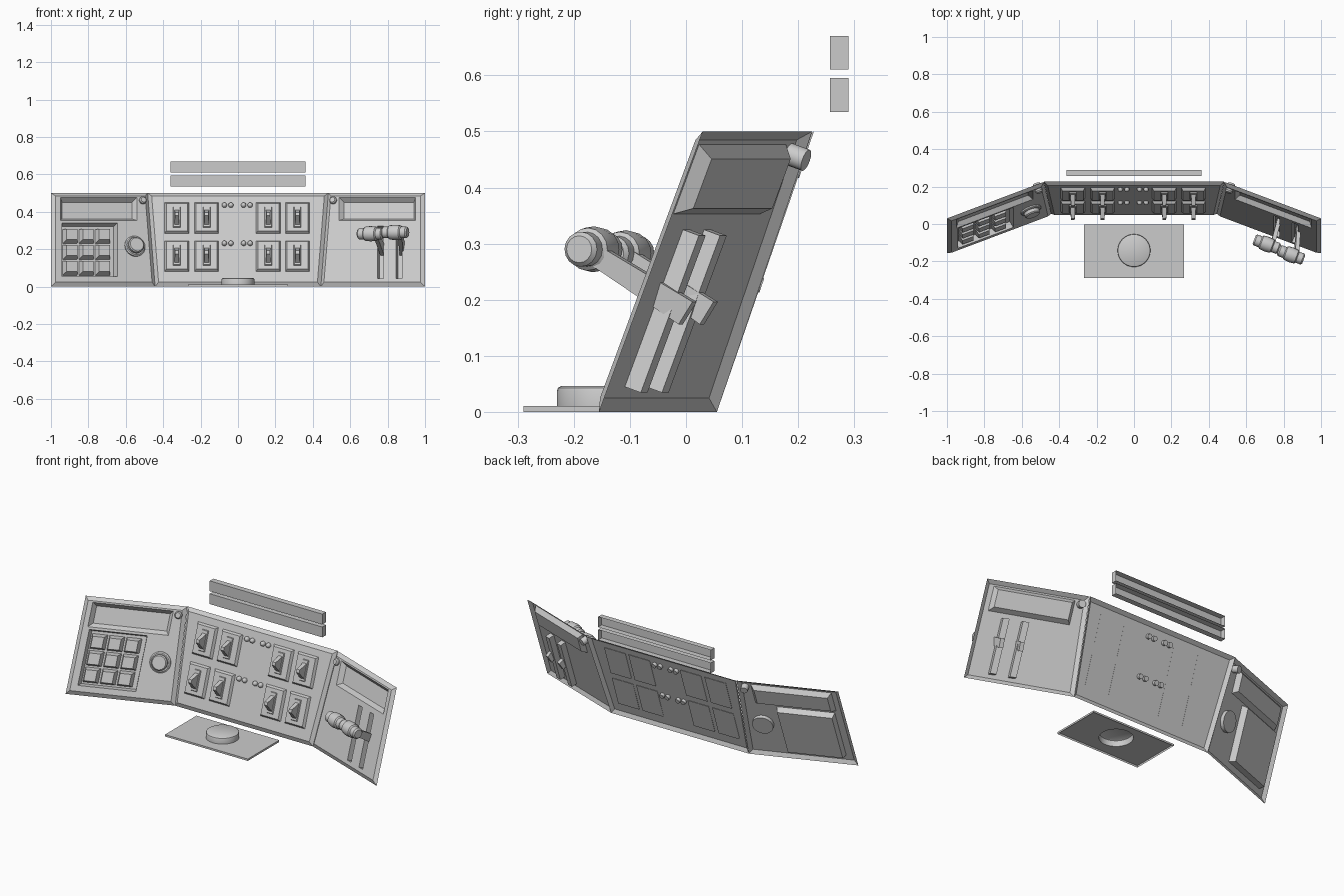
import bpy, bmesh
from math import sin, cos, tau
from mathutils import Vector

if "Cube" in bpy.data.objects:
    bpy.data.objects.remove(bpy.data.objects["Cube"])


def finish(name, bm, smooth=False, front=False):
    bmesh.ops.remove_doubles(bm, verts=bm.verts, dist=1e-5)
    bmesh.ops.recalc_face_normals(bm, faces=bm.faces)
    if front and sum(f.normal.y * f.calc_area() for f in bm.faces) > 0:
        bmesh.ops.reverse_faces(bm, faces=bm.faces)
    me = bpy.data.meshes.new(name)
    bm.to_mesh(me)
    bm.free()
    ob = bpy.data.objects.new(name, me)
    bpy.context.collection.objects.link(ob)
    if smooth:
        bpy.context.view_layer.objects.active = ob
        ob.select_set(True)
        bpy.ops.object.shade_smooth_by_angle(angle=0.6)
        ob.select_set(False)
    return ob


# Panel frames: front-view x, z and distance d out of the panel -> world
def side(s):
    return lambda x, z, d=0: Vector((s * (x - .333 * d), -.155 + .37 * z + .377 * (1 - x) - .884 * d, z + .327 * d))


def center(x, z, d=0):
    return Vector((x, .055 + .346 * z - .945 * d, z + .327 * d))


def upright(x, z, d=0):
    return Vector((x, -d, z))


def quad(bm, pts):
    bm.faces.new([bm.verts.new(p) for p in pts])


def rect(M, x0, x1, z0, z1, d):
    return [M(x0, z0, d), M(x1, z0, d), M(x1, z1, d), M(x0, z1, d)]


def loft(bm, rings, caps):
    vs = [[bm.verts.new(p) for p in r] for r in rings]
    n = len(vs[0])
    for a, b in zip(vs, vs[1:]):
        for i in range(n):
            bm.faces.new((a[i], a[(i + 1) % n], b[(i + 1) % n], b[i]))
    if caps[0]:
        bm.faces.new(vs[0])
    if caps[1]:
        bm.faces.new(vs[-1])


def block(name, M, x0, x1, z0, z1, d0, d1, ix=0, iz=None, back=True):
    iz = ix if iz is None else iz
    bm = bmesh.new()
    loft(bm, [rect(M, x0, x1, z0, z1, d0),
              rect(M, x0 + ix, x1 - ix, z0 + iz, z1 - iz, d1)], (back, True))
    finish(name, bm)


def lathe(name, o, axis, prof, seg=24):
    axis = Vector(axis).normalized()
    u = axis.orthogonal().normalized()
    v = axis.cross(u)
    bm = bmesh.new()
    loft(bm, [[o + axis * d + (u * cos(tau * i / seg) + v * sin(tau * i / seg)) * r
               for i in range(seg)] for r, d in prof], (True, True))
    finish(name, bm, smooth=True)


# Open-backed panel with a sloped border and tapered recesses
def panel(name, M, e0, e1, recesses=()):
    bm = bmesh.new()
    D, zb, zt = .015, .02, .48
    outer = [M(e0(0) - .02, 0), M(e1(0) + .02, 0), M(e1(.5) + .02, .5), M(e0(.5) - .02, .5)]
    inner = [M(e0(zb), zb, D), M(e1(zb), zb, D), M(e1(zt), zt, D), M(e0(zt), zt, D)]
    loft(bm, [outer, inner], (False, False))
    cuts = sorted({v for r in recesses for v in r[:2]})
    xs = [e0] + [lambda z, c=c: c for c in cuts] + [e1]
    zs = sorted({zb, zt} | {v for r in recesses for v in r[2:4]})
    for a, b in zip(xs, xs[1:]):
        for z0, z1 in zip(zs, zs[1:]):
            zc = (z0 + z1) / 2
            xc = (a(zc) + b(zc)) / 2
            if not any(r[0] < xc < r[1] and r[2] < zc < r[3] for r in recesses):
                quad(bm, [M(a(z0), z0, D), M(b(z0), z0, D), M(b(z1), z1, D), M(a(z1), z1, D)])
    for x0, x1, z0, z1, t, dep in recesses:
        loft(bm, [rect(M, x0, x1, z0, z1, D),
                  rect(M, x0 + t, x1 - t, z0 + t, z1 - t, D - dep)], (False, True))
    finish(name, bm, front=True)


screen = (.545, .955, .348, .472, .018, .025)
keypad = (.65, .945, .05, .335, .008, .035)
slots = [(.75, .782, .04, .32, 0, .032), (.85, .882, .04, .32, 0, .032)]
inner_edge = lambda z: .463 + .08 * z
outer_edge = lambda z: .98
L, R = side(-1), side(1)
panel("left_panel", L, inner_edge, outer_edge, [screen, keypad])
panel("right_panel", R, inner_edge, outer_edge, [screen] + slots)
panel("center_panel", center, lambda z: -.423 - .08 * z, lambda z: .423 + .08 * z)

# Indicator lamps in the upper inner corners
for s, M in ((-1, L), (1, R)):
    n = M(0, 0, 1) - M(0, 0, 0)
    lathe("corner_lamp", M(.515, .455), n, [(.02, -.02), (.02, .024), (.014, .032)], 16)

# Keypad buttons
for i in range(3):
    for j in range(3):
        x, z = .718 + i * .087, .105 + j * .085
        block("keypad_button", L, x - .039, x + .039, z - .038, z + .038, -.02, .014, .01)

# Dial on left panel
n = L(0, 0, 1) - L(0, 0, 0)
lathe("dial_collar", L(.557, .21), n, [(.057, -.005), (.057, .022), (.05, .027)], 32)
lathe("dial_knob", L(.557, .21), n, [(.043, .02), (.043, .044), (.037, .05)], 32)

# Throttle levers: arm through the slot, barrel grip across its end
along = Vector((1, -.377, 0)).normalized()
grip = [(.024, -.072), (.031, -.064), (.031, -.036), (.038, -.03), (.041, 0),
        (.038, .03), (.031, .036), (.031, .064), (.024, .072)]
for x, g in ((.766, Vector((.71, -.108, .283))), (.866, Vector((.84, -.165, .29)))):
    a = R(x, .19, -.042)
    b = g + along * .03
    w = along * .011
    h = (b - a).cross(along).normalized()
    bm = bmesh.new()
    loft(bm, [[p - w - h * t, p + w - h * t, p + w + h * t, p - w + h * t]
              for p, t in ((a, .024), (b, .018))], (True, True))
    finish("lever_arm", bm)
    lathe("lever_grip", g, along, grip, 16)

# Toggle switches on bevelled plates
for x in (-.327, -.168, .162, .318):
    for z in (.158, .362):
        block("switch_plate", center, x - .068, x + .068, z - .085, z + .085, .01, .03, .012)
        block("switch_bezel", center, x - .02, x + .02, z - .055, z + .055, .03, .036, .003)
        block("switch_toggle", center, x - .013, x + .013, z - .045, z + .04, .03, .088, .003, .034)

# Paired bulbs between the switches
n = center(0, 0, 1) - center(0, 0, 0)
for x in (-.073, -.038, .03, .065):
    for z in (.226, .43):
        lathe("bulb", center(x, z), n,
              [(.014, -.002), (.014, .02), (.012, .027), (.007, .032), (.002, .033)], 12)

# Base plate with raised hollow disc, open underneath
N = 32
def base_rect(z):
    pts = []
    for i in range(N):
        c, s = cos(tau * i / N), sin(tau * i / N)
        m = max(abs(c), abs(s))
        pts.append(Vector((.266 * c / m, -.146 + .144 * s / m, z)))
    return pts
def base_circle(r, z):
    return [Vector((r * cos(tau * i / N), -.142 + r * sin(tau * i / N), z)) for i in range(N)]
bm = bmesh.new()
loft(bm, [base_rect(0), base_rect(.011), base_circle(.088, .011), base_circle(.088, .038),
          base_circle(.086, .043), base_circle(.081, .046)], (False, True))
finish("base_plate", bm, smooth=True)

# Two open-backed display bars above the console
for z in (.535, .61):
    block("display_bar", upright, -.362, .362, z, z + .06, -.29, -.257, back=False)
